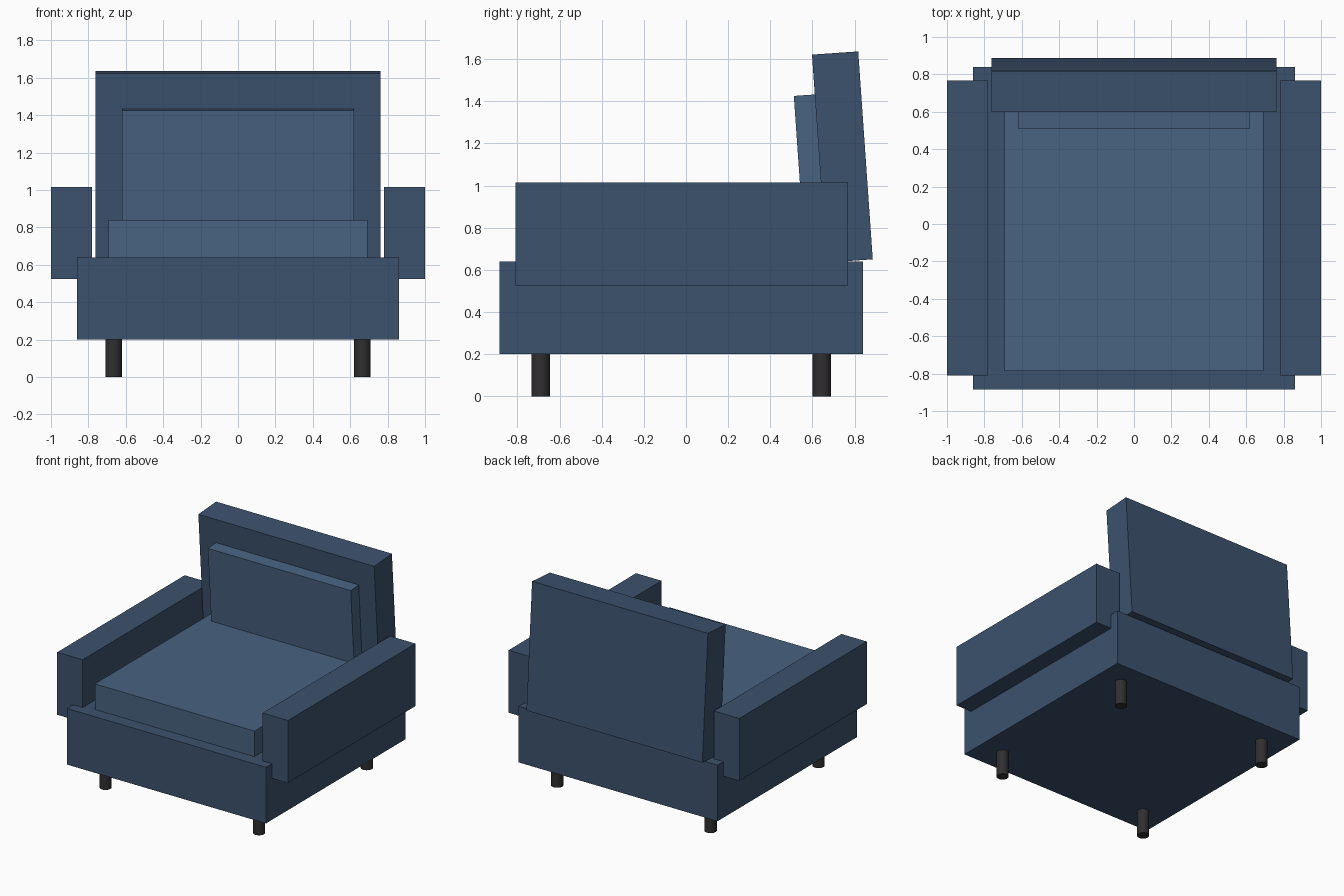
import bpy, math

if "Cube" in bpy.data.objects:
    bpy.data.objects.remove(bpy.data.objects["Cube"])


def material(name, rgb):
    m = bpy.data.materials.new(name)
    m.diffuse_color = (*rgb, 1)
    m.use_nodes = True
    m.node_tree.nodes["Principled BSDF"].inputs["Base Color"].default_value = m.diffuse_color
    return m


FABRIC = material("frame_fabric", (0.045, 0.085, 0.155))
CUSHION = material("cushion_fabric", (0.065, 0.125, 0.22))
DARK = material("leg_finish", (0.03, 0.028, 0.03))


def box(name, center, size, mat, tilt=0.0):
    bpy.ops.mesh.primitive_cube_add(size=1, location=center,
                                    rotation=(math.radians(tilt), 0, 0))
    ob = bpy.context.object
    ob.name = name
    ob.scale = size
    bpy.ops.object.transform_apply(location=False, rotation=False, scale=True)
    ob.data.materials.append(mat)
    return ob


# Base frame and seat cushion
box("base", (0, -0.0225, 0.42), (1.724, 1.725, 0.44), FABRIC)
box("seat_cushion", (0, -0.065, 0.74), (1.384, 1.44, 0.20), CUSHION)

# Backrest and its cushion lean back and the cushion is partly sunk in the backrest
TILT = 4
box("backrest", (0, 0.742, 1.136), (1.524, 0.22, 0.989), FABRIC, TILT)
box("back_cushion", (0, 0.613, 1.122), (1.238, 0.16, 0.62), CUSHION, TILT)

# Armrests and legs, mirrored left and right
for side, s in (("left", -1), ("right", 1)):
    box(f"{side}_armrest", (s * 0.89, -0.021, 0.77), (0.22, 1.578, 0.49), FABRIC)
    for end, y in (("front", -0.69), ("back", 0.645)):
        bpy.ops.mesh.primitive_cylinder_add(vertices=24, radius=0.044, depth=0.2,
                                            location=(s * 0.665, y, 0.1))
        leg = bpy.context.object
        leg.name = f"{end}_{side}_leg"
        leg.data.materials.append(DARK)
        bpy.ops.object.shade_smooth_by_angle()

# Backrest lean: top toward the front, matching the side view
for name in ("backrest", "back_cushion"):
    bpy.data.objects[name].rotation_euler.x = math.radians(TILT)
